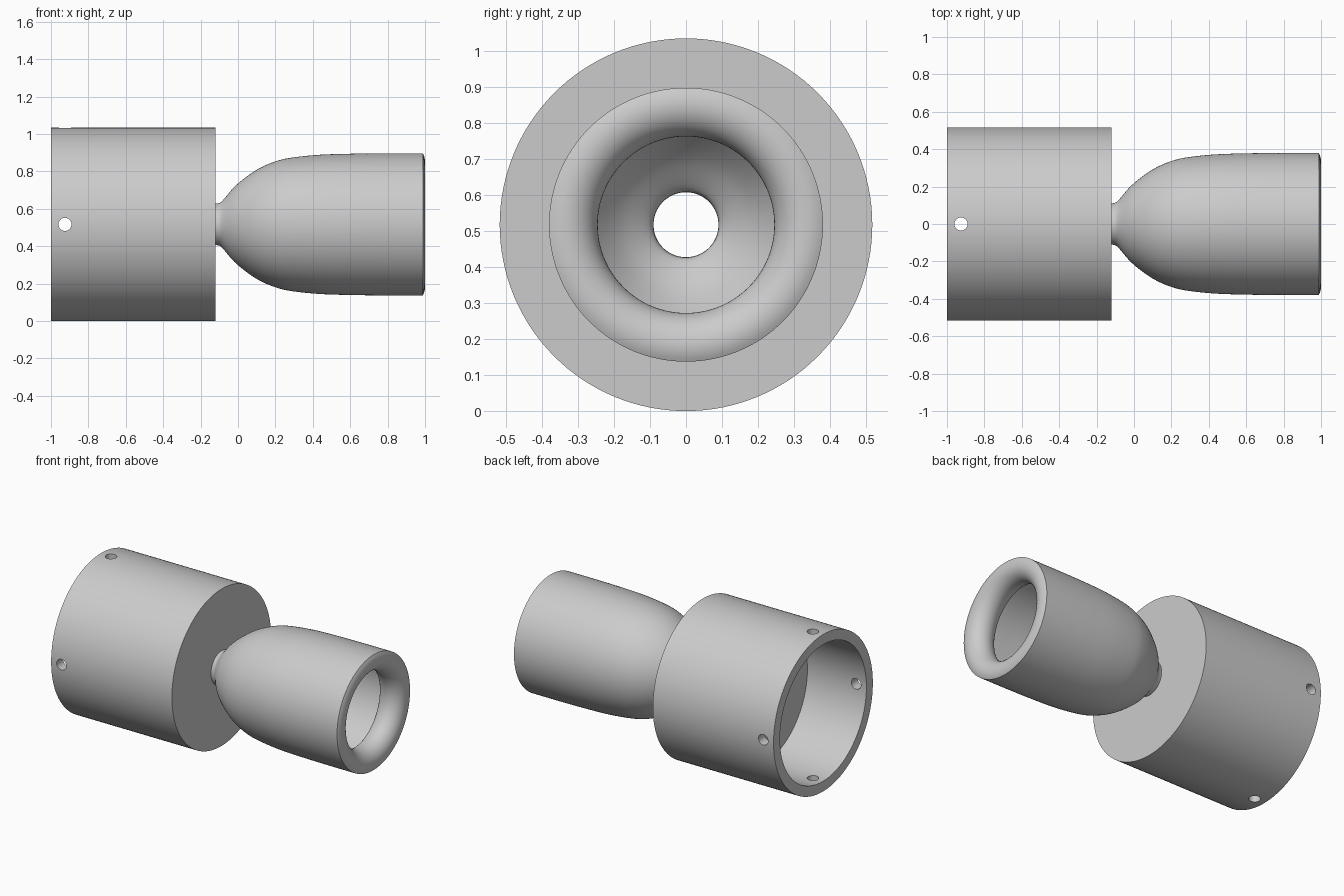
import bpy, bmesh, math
from mathutils import Vector, Matrix

AXIS_Z = 0.517
SEGMENTS = 128

if "Cube" in bpy.data.objects:
    bpy.data.objects.remove(bpy.data.objects["Cube"])

# One plain grey for the whole model
grey = bpy.data.materials.new("plain grey")
grey.use_nodes = True
colour = (0.6, 0.6, 0.6, 1)
grey.diffuse_color = colour
grey.node_tree.nodes["Principled BSDF"].inputs["Base Color"].default_value = colour


def make_object(name, bm):
    bmesh.ops.recalc_face_normals(bm, faces=bm.faces)
    mesh = bpy.data.meshes.new(name)
    bm.to_mesh(mesh)
    bm.free()
    mesh.materials.append(grey)
    obj = bpy.data.objects.new(name, mesh)
    bpy.context.collection.objects.link(obj)
    return obj


def select_only(obj):
    bpy.ops.object.select_all(action='DESELECT')
    obj.select_set(True)
    bpy.context.view_layer.objects.active = obj


def lathe(name, profile):
    """Revolve a closed (x, radius) profile around the x axis."""
    bm = bmesh.new()
    rings = []
    for i in range(SEGMENTS):
        a = 2 * math.pi * i / SEGMENTS
        rings.append([bm.verts.new((x, r * math.cos(a), AXIS_Z + r * math.sin(a)))
                      for x, r in profile])
    n = len(profile)
    for i, ring in enumerate(rings):
        after = rings[(i + 1) % SEGMENTS]
        for j in range(n):
            k = (j + 1) % n
            bm.faces.new((ring[j], ring[k], after[k], after[j]))
    return make_object(name, bm)


def smooth_path(points, steps=6):
    """Catmull-Rom curve through the points."""
    p = [Vector(q) for q in points]
    p = [2 * p[0] - p[1]] + p + [2 * p[-1] - p[-2]]
    path = []
    for a, b, c, d in zip(p, p[1:], p[2:], p[3:]):
        for s in range(steps):
            t = s / steps
            path.append(0.5 * (2 * b + (c - a) * t + (2 * a - 5 * b + 4 * c - d) * t ** 2
                               + (3 * b - a - 3 * c + d) * t ** 3))
    return [tuple(q) for q in path] + [tuple(points[-1])]


# Mounting cup: deep socket at the back, thick floor with a central bore
cup = lathe("mounting_cup", [
    (-1, 0.45), (-1, 0.517), (-0.85, 0.517), (-0.12, 0.517),
    (-0.12, 0.09), (-0.57, 0.09), (-0.57, 0.45), (-0.85, 0.45)])

# Four screw holes around the cup rim, drilled by two crossing cylinders
for direction in ('X', 'Y'):
    bm = bmesh.new()
    turn = Matrix.Rotation(math.pi / 2, 4, 'X') if direction == 'Y' else Matrix()
    bmesh.ops.create_cone(bm, cap_ends=True, segments=32, radius1=0.035, radius2=0.035,
                          depth=1.4, matrix=Matrix.Translation((-0.925, 0, AXIS_Z)) @ turn)
    drill = make_object("screw_hole_cutter", bm)
    drill.hide_render = True
    cut = cup.modifiers.new("screw_hole", 'BOOLEAN')
    cut.operation = 'DIFFERENCE'
    cut.solver = 'EXACT'
    cut.object = drill
    select_only(cup)
    bpy.ops.object.modifier_apply(modifier=cut.name)
    bpy.data.objects.remove(drill)

# Bell: thin flared shell with a rolled lip that narrows the mouth
outer = [(-0.13, 0.11)] + smooth_path([
    (-0.11, 0.111), (-0.085, 0.125), (-0.02, 0.2), (0.05, 0.258), (0.115, 0.3),
    (0.19, 0.333), (0.275, 0.355), (0.435, 0.372), (0.62, 0.378), (0.8, 0.38)])
lip = []
for i in range(29):
    a = math.radians(30 - 7.5 * i)
    lip.append((0.91 + 0.09 * math.cos(a), 0.335 + 0.09 * math.sin(a)))
inner = [(x, r - 0.02) for x, r in reversed(outer)]
bell = lathe("bell", outer + lip + inner)

# Smooth round walls, crisp rims
for obj in (cup, bell):
    select_only(obj)
    bpy.ops.object.shade_smooth_by_angle(angle=math.radians(35))
